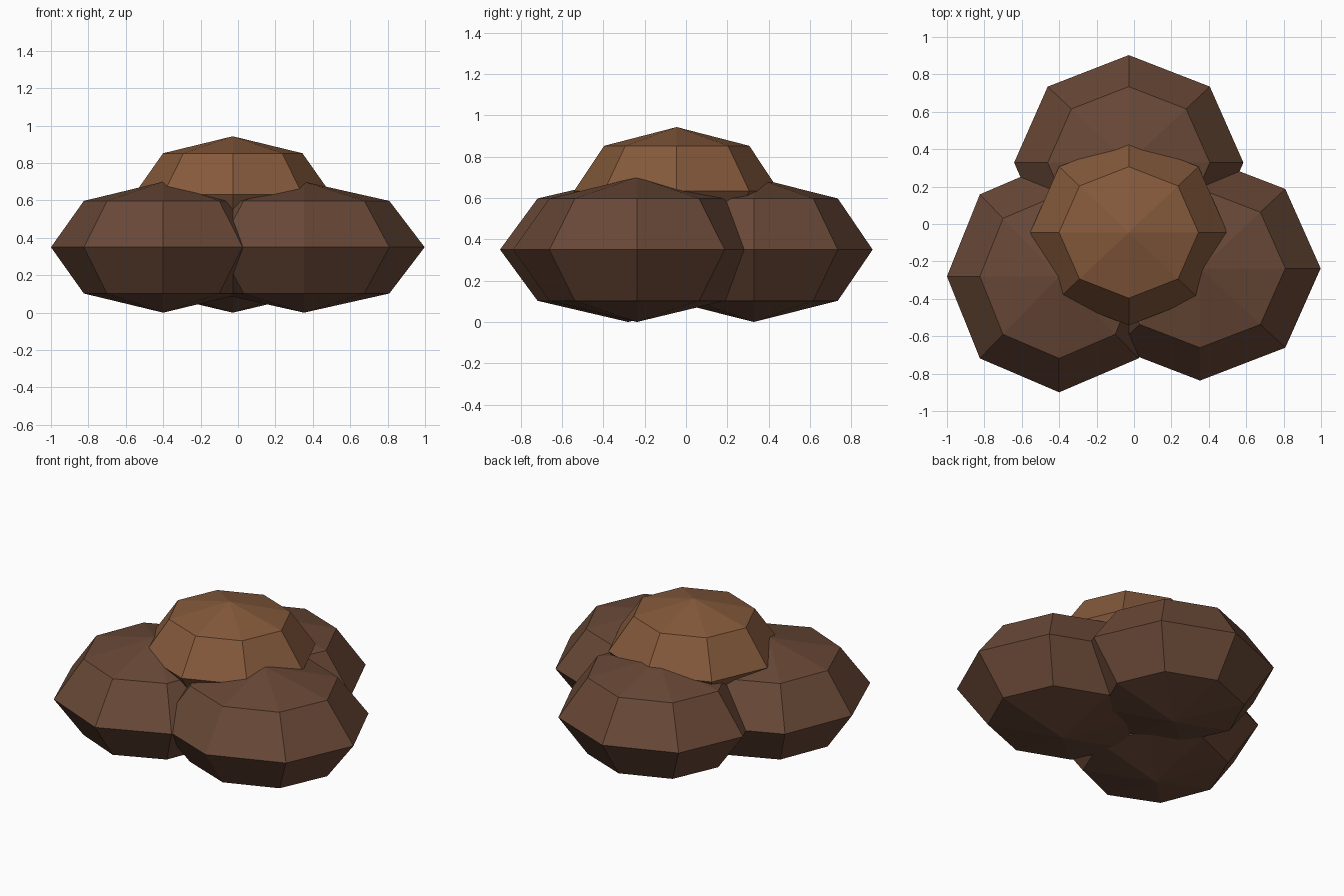
import bpy, bmesh
from mathutils import Matrix, Vector

if "Cube" in bpy.data.objects:
    bpy.data.objects.remove(bpy.data.objects["Cube"])


def material(name, color):
    m = bpy.data.materials.new(name)
    m.diffuse_color = (*color, 1)
    m.use_nodes = True
    m.node_tree.nodes["Principled BSDF"].inputs["Base Color"].default_value = m.diffuse_color
    return m


dark = material("dark_brown", (0.14, 0.065, 0.038))
light = material("light_brown", (0.235, 0.102, 0.045))


def lump(name, centre, radii, mat):
    """Flat-shaded, squashed eight-sided sphere."""
    bm = bmesh.new()
    bmesh.ops.create_uvsphere(
        bm, u_segments=8, v_segments=4, radius=1,
        matrix=Matrix.LocRotScale(Vector(centre), None, Vector(radii)))
    mesh = bpy.data.meshes.new(name)
    bm.to_mesh(mesh)
    bm.free()
    mesh.materials.append(mat)
    bpy.context.collection.objects.link(bpy.data.objects.new(name, mesh))


# three base lumps around the middle
lump("base_lump_left", (-0.40, -0.28, 0.35), (0.60, 0.62, 0.35), dark)
lump("base_lump_right", (0.353, -0.237, 0.35), (0.645, 0.60, 0.35), dark)
lump("base_lump_back", (-0.028, 0.328, 0.35), (0.613, 0.575, 0.35), dark)

# lighter lump on top
lump("top_lump", (-0.028, -0.045, 0.633), (0.527, 0.497, 0.31), light)
